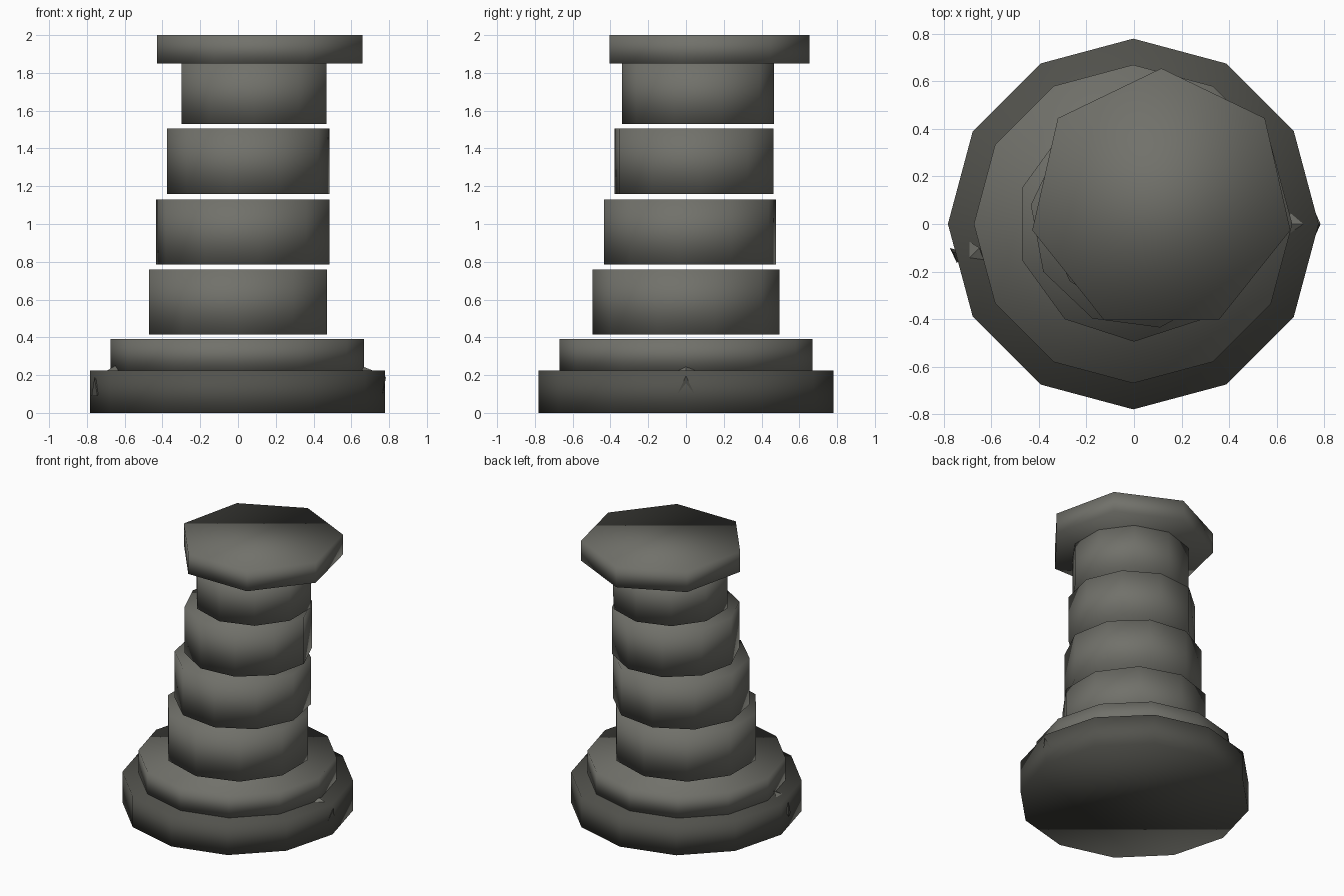
import bpy, bmesh, math
from mathutils import Vector

if "Cube" in bpy.data.objects:
    bpy.data.objects.remove(bpy.data.objects["Cube"])


def material(name, color):
    m = bpy.data.materials.new(name)
    m.diffuse_color = (*color, 1)
    m.use_nodes = True
    m.node_tree.nodes["Principled BSDF"].inputs["Base Color"].default_value = m.diffuse_color
    return m


stone = material("stone", (0.165, 0.165, 0.145))
dark_stone = material("dark_stone", (0.085, 0.085, 0.074))


def finish(name, bm, mat, smooth):
    bmesh.ops.recalc_face_normals(bm, faces=bm.faces)
    for f in bm.faces:
        f.smooth = smooth
    me = bpy.data.meshes.new(name)
    bm.to_mesh(me)
    bm.free()
    me.materials.append(mat)
    ob = bpy.data.objects.new(name, me)
    bpy.context.collection.objects.link(ob)


def slab(name, sides, radius, x, y, z0, z1, phase, mat):
    """Capped prism with its first corner at the phase angle."""
    bm = bmesh.new()
    ring = []
    for i in range(sides):
        a = math.radians(phase) + math.tau * i / sides
        ring.append(bm.verts.new((x + radius * math.cos(a), y + radius * math.sin(a), z0)))
    base = bm.faces.new(ring)
    ext = bmesh.ops.extrude_face_region(bm, geom=[base], use_keep_orig=True)
    top = [v for v in ext["geom"] if isinstance(v, bmesh.types.BMVert)]
    bmesh.ops.translate(bm, verts=top, vec=(0, 0, z1 - z0))
    finish(name, bm, mat, True)


def shard(name, points, mat):
    """Small faceted chip of stone."""
    bm = bmesh.new()
    for p in points:
        bm.verts.new(Vector(p))
    bmesh.ops.convex_hull(bm, input=bm.verts)
    finish(name, bm, mat, False)


# Stepped base
slab("base", 12, 0.78, -0.003, 0, 0, 0.225, 0, dark_stone)
slab("base_step", 12, 0.67, -0.004, 0, 0.225, 0.39, 0, stone)

# Shifted column drums, separated by thin gaps
drums = [
    (0.495, 0.00, 0.00, 0.415, 0.76, 18),
    (0.463, 0.025, 0.02, 0.785, 1.13, 28.5),
    (0.432, 0.055, 0.043, 1.16, 1.505, 5),
    (0.403, 0.085, 0.063, 1.53, 1.85, 18),
]
for i, (r, x, y, z0, z1, phase) in enumerate(drums):
    slab(f"drum_{i + 1}", 10, r, x, y, z0, z1, phase, stone)

# Overhanging seven-sided cap
slab("cap", 7, 0.557, 0.115, 0.098, 1.85, 2.0, 90, stone)

# Broken chips on the base
shard("right_top_chip", [(0.65, 0, 0.25), (0.66, 0.055, 0.22), (0.725, 0, 0.22), (0.66, -0.045, 0.22)], stone)
shard("right_side_chip", [(0.785, 0, 0.195), (0.765, 0.045, 0.1), (0.765, -0.045, 0.1), (0.75, 0, 0.15)], dark_stone)
shard("left_top_chip", [(-0.65, -0.10, 0.25), (-0.70, -0.07, 0.22), (-0.70, -0.15, 0.22), (-0.63, -0.16, 0.22)], stone)
shard("left_side_chip", [(-0.76, -0.12, 0.19), (-0.775, -0.10, 0.09), (-0.745, -0.165, 0.09), (-0.72, -0.12, 0.14)], dark_stone)
